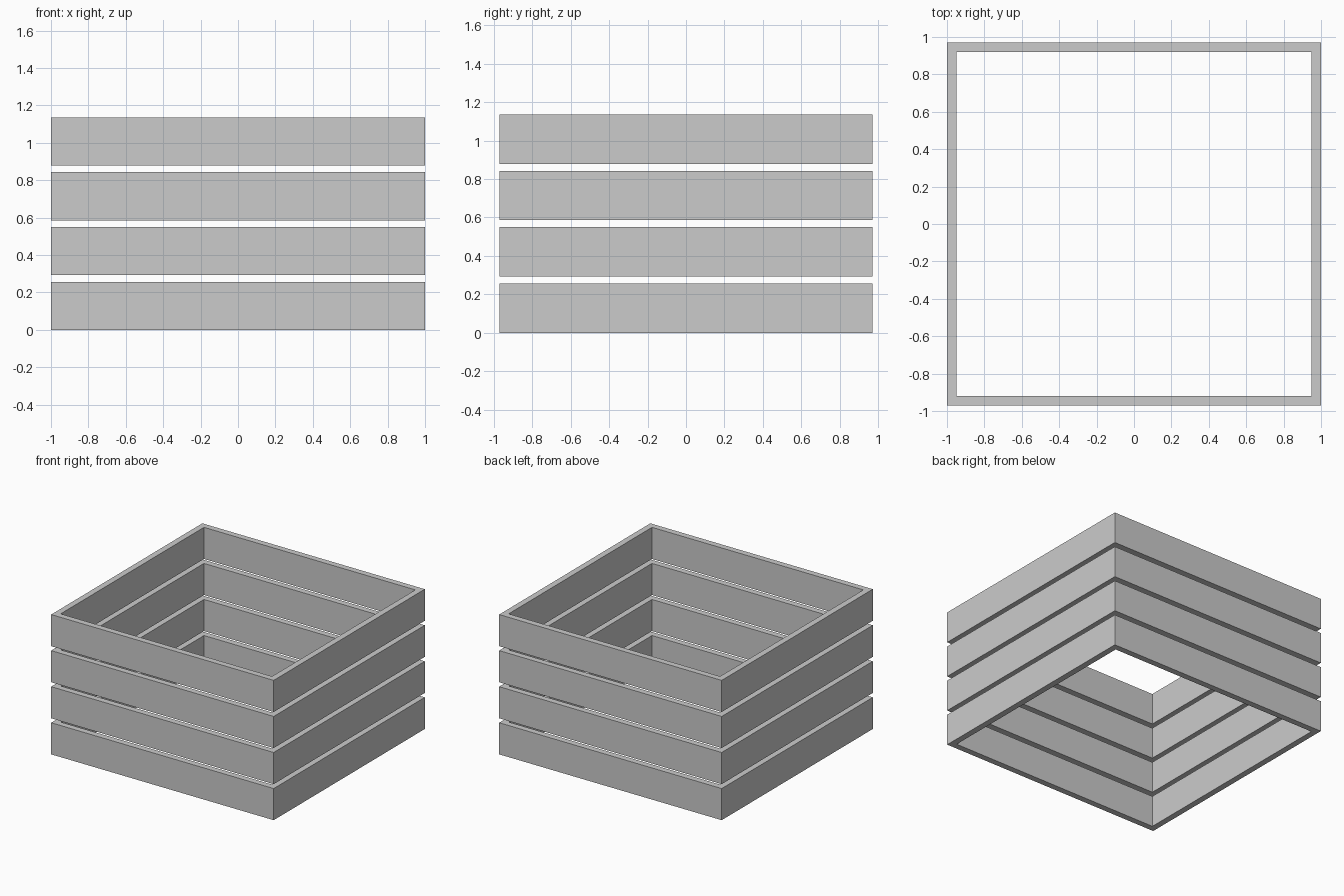
import bpy

if "Cube" in bpy.data.objects:
    bpy.data.objects.remove(bpy.data.objects["Cube"])

HX, HY = 1.0, 0.97      # half width and half depth of the crate
T = 0.05                # board thickness
H, PITCH = 0.257, 0.293 # board height and spacing of the tiers


def board(name, x0, x1, y0, y1, z0):
    bpy.ops.mesh.primitive_cube_add(
        size=1, location=((x0 + x1) / 2, (y0 + y1) / 2, z0 + H / 2))
    ob = bpy.context.object
    ob.name = name
    ob.scale = (x1 - x0, y1 - y0, H)
    bpy.ops.object.transform_apply(location=False, rotation=False, scale=True)


# Four tiers of boards, each board butting against the next at the corners
for i in range(4):
    z = i * PITCH
    board(f"front_board_{i + 1}", -HX + T, HX, -HY, -HY + T, z)
    board(f"right_board_{i + 1}", HX - T, HX, -HY + T, HY, z)
    board(f"back_board_{i + 1}", -HX, HX - T, HY - T, HY, z)
    board(f"left_board_{i + 1}", -HX, -HX + T, -HY, HY - T, z)
